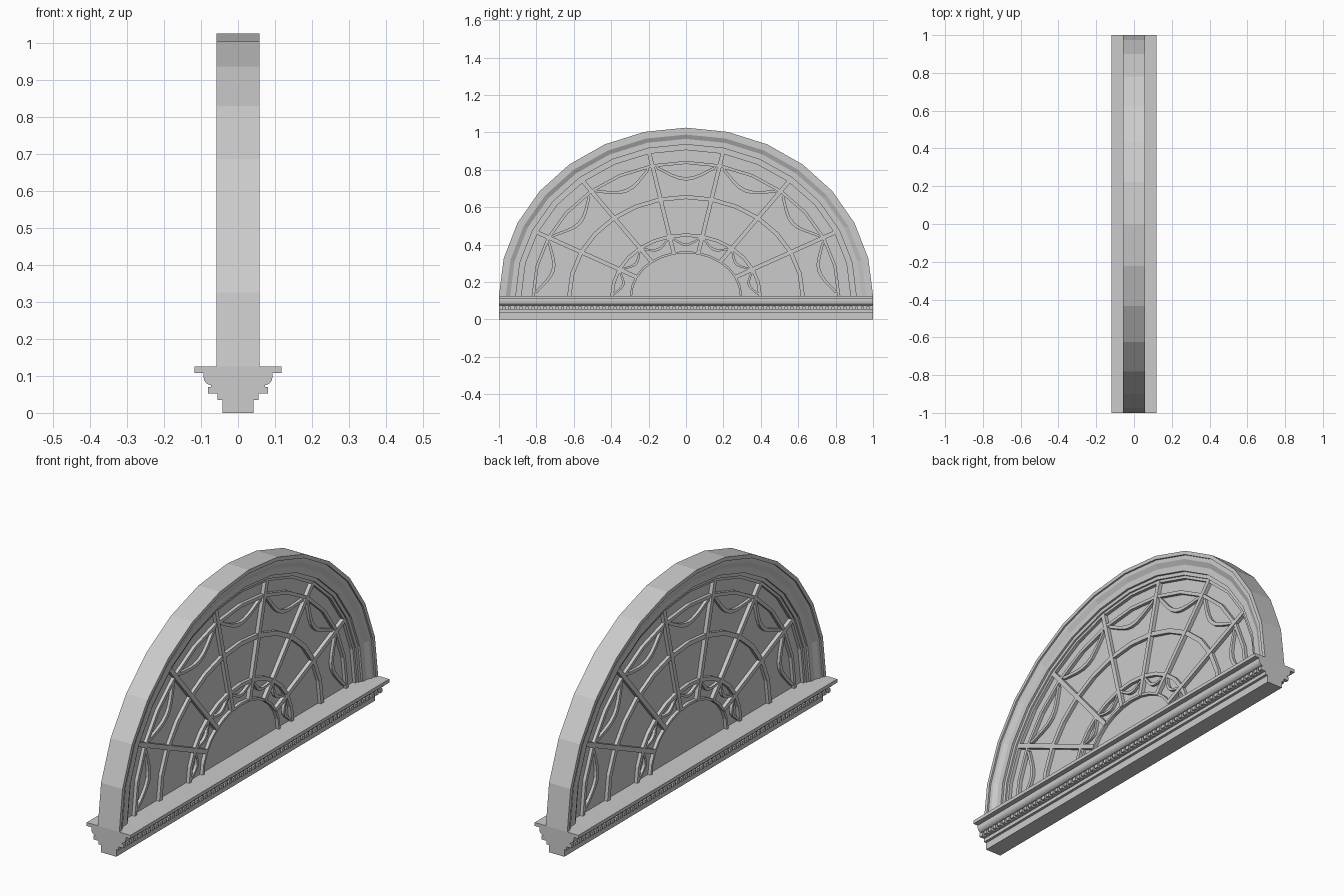
import bpy, bmesh
from math import sin, cos, pi

if "Cube" in bpy.data.objects:
    bpy.data.objects.remove(bpy.data.objects["Cube"], do_unlink=True)

BASE = 0.125          # height of the springing line
BAYS = 7
SEGS = 14

stone = bpy.data.materials.new("plain grey")
stone.use_nodes = True
GREY = (0.6, 0.6, 0.6, 1)
stone.diffuse_color = GREY
stone.node_tree.nodes["Principled BSDF"].inputs["Base Color"].default_value = GREY


def finish(bm, name):
    bmesh.ops.recalc_face_normals(bm, faces=bm.faces)
    mesh = bpy.data.meshes.new(name)
    bm.to_mesh(mesh)
    bm.free()
    mesh.materials.append(stone)
    obj = bpy.data.objects.new(name, mesh)
    bpy.context.collection.objects.link(obj)
    return obj


def loft(bm, sections):
    """Skin closed cross-sections and cap both ends."""
    rows = [[bm.verts.new(p) for p in s] for s in sections]
    n = len(rows[0])
    for a, b in zip(rows, rows[1:]):
        for i in range(n):
            j = (i + 1) % n
            bm.faces.new((a[i], a[j], b[j], b[i]))
    bm.faces.new(rows[0])
    bm.faces.new(rows[-1])


def on_arch(angle, ry, rz, x=0.0):
    return (x, ry * cos(angle), BASE + rz * sin(angle))


def mirrored(half):
    """Complete a half outline of (position, half thickness) points."""
    return half + [(d, -x) for d, x in reversed(half)]


def arch(bm, ry, rz, outline, start=0.0, end=pi, segs=SEGS, sag=0.0):
    """Sweep an outline of (inset, x) along an elliptical arc that may dip inward."""
    sections = []
    for i in range(segs + 1):
        t = i / segs
        dip = sag * sin(pi * t)
        a = start + (end - start) * t
        sections.append([on_arch(a, ry - dip - d, rz - dip - d, x) for d, x in outline])
    loft(bm, sections)


def bar(width, depth):
    return mirrored([(0, depth), (width, depth)])


# Stepped outer frame
bm = bmesh.new()
steps = [(0, .058), (.018, .058), (.018, .05), (.037, .05), (.06, .038),
         (.09, .038), (.09, .028), (.107, .028), (.107, .02), (.12, .02)]
arch(bm, 1.0, 0.9, mirrored(steps))
finish(bm, "arched_frame")

# Thin centre panel behind the bars
bm = bmesh.new()
loft(bm, [[on_arch(pi * i / SEGS, .9, .8, x) for i in range(SEGS + 1)]
          for x in (-.004, .004)])
finish(bm, "window_panel")

# Concentric glazing bars
for name, ry, rz, width in (("outer_ring", .825, .722, .016),
                            ("middle_ring", .635, .54, .022),
                            ("inner_ring", .405, .335, .018),
                            ("hub_rim", .3, .24, .012)):
    bm = bmesh.new()
    arch(bm, ry, rz, bar(width, .02))
    finish(bm, name)

# Radiating bars between the bays
bm = bmesh.new()
for k in range(1, BAYS):
    a = pi * k / BAYS
    _, y0, z0 = on_arch(a, .292, .232)
    _, y1, z1 = on_arch(a, .89, .79)
    length = ((y1 - y0) ** 2 + (z1 - z0) ** 2) ** .5
    ny, nz = -(z1 - z0) / length * .011, (y1 - y0) / length * .011
    loft(bm, [[(x, y + s * ny, z + s * nz)
               for s, x in ((-1, -.022), (1, -.022), (1, .022), (-1, .022))]
              for y, z in ((y0, z0), (y1, z1))])
finish(bm, "radial_bars")

# Curved swags hanging from the outer and inner rings
for name, ry, rz, width, sag in (("outer_swags", .812, .71, .018, .075),
                                 ("inner_swags", .392, .322, .014, .04)):
    bm = bmesh.new()
    for k in range(BAYS):
        arch(bm, ry, rz, bar(width, .018), pi * (k + .06) / BAYS,
             pi * (k + .94) / BAYS, 8, sag)
    finish(bm, name)

# Moulded sill, with a quarter-round under the top slab
half = [(0, .042), (.035, .042), (.035, .055), (.052, .055), (.052, .064),
        (.069, .064), (.069, .073)]
half += [(.075 + .022 * (1 - cos(q * pi / 8)), .073 + .02 * sin(q * pi / 8))
         for q in range(5)]
half += [(.108, .093), (.108, .118), (BASE, .118)]
bm = bmesh.new()
loft(bm, [[(x, y, z) for z, x in mirrored(half)] for y in (-1, 1)])
finish(bm, "moulded_sill")

# Dentil blocks along both sides of the sill
bm = bmesh.new()
COUNT = 64
pitch = 2 / (COUNT - .4)
for side in (-1, 1):
    for i in range(COUNT):
        y = -1 + i * pitch
        loft(bm, [[(side * x, v, z) for x, z in
                   ((.06, .052), (.081, .052), (.081, .07), (.06, .07))]
                  for v in (y, y + pitch * .6)])
finish(bm, "sill_dentils")
